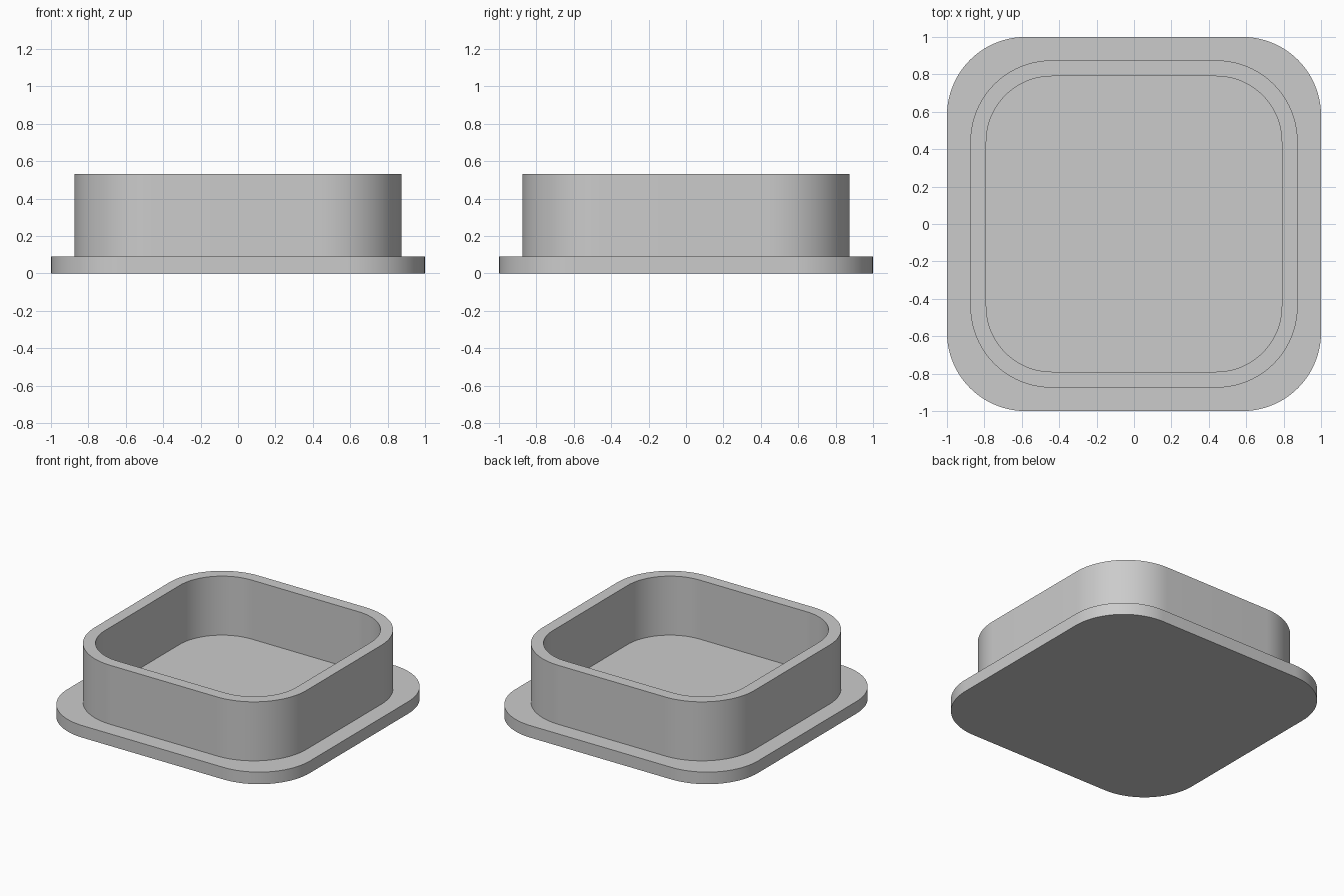
import bpy
import bmesh
from math import cos, sin, pi

cube = bpy.data.objects.get("Cube")
if cube:
    bpy.data.objects.remove(cube, do_unlink=True)

# Single plain grey
grey = bpy.data.materials.new("light grey")
grey.use_nodes = True
colour = (0.6, 0.6, 0.6, 1)
grey.diffuse_color = colour
grey.node_tree.nodes["Principled BSDF"].inputs["Base Color"].default_value = colour

BASE_TOP = 0.09
RIM_TOP = 0.53
CORNER_STEPS = 24


def rounded_square(half, radius):
    """Counter-clockwise outline of a square with round corners."""
    points = []
    c = half - radius
    for quarter, (sx, sy) in enumerate([(1, 1), (-1, 1), (-1, -1), (1, -1)]):
        for i in range(CORNER_STEPS + 1):
            a = (quarter + i / CORNER_STEPS) * pi / 2
            points.append((sx * c + radius * cos(a), sy * c + radius * sin(a)))
    return points


def build(name, loops, capped=False, closed=False):
    """Bridge successive (half, radius, z) loops into one shell."""
    bm = bmesh.new()
    rings = [[bm.verts.new((x, y, z)) for x, y in rounded_square(half, radius)]
             for half, radius, z in loops]
    pairs = list(zip(rings, rings[1:]))
    if closed:
        pairs.append((rings[-1], rings[0]))
    for low, high in pairs:
        for i in range(len(low)):
            j = (i + 1) % len(low)
            bm.faces.new((low[i], low[j], high[j], high[i]))
    if capped:
        bm.faces.new(rings[0][::-1])
        bm.faces.new(rings[-1])
    bmesh.ops.recalc_face_normals(bm, faces=bm.faces)
    mesh = bpy.data.meshes.new(name)
    bm.to_mesh(mesh)
    bm.free()
    mesh.materials.append(grey)
    obj = bpy.data.objects.new(name, mesh)
    bpy.context.collection.objects.link(obj)
    bpy.ops.object.select_all(action="DESELECT")
    obj.select_set(True)
    bpy.context.view_layer.objects.active = obj
    bpy.ops.object.shade_smooth_by_angle()
    return obj


# Flat flange plate
build("base_plate", [(1, 0.42, 0), (1, 0.42, BASE_TOP)], capped=True)

# Hollow upright wall, open at the top
outer, inner = (0.875, 0.435), (0.79, 0.35)
build("raised_wall", [(*outer, BASE_TOP), (*outer, RIM_TOP),
                      (*inner, RIM_TOP), (*inner, BASE_TOP)], closed=True)
